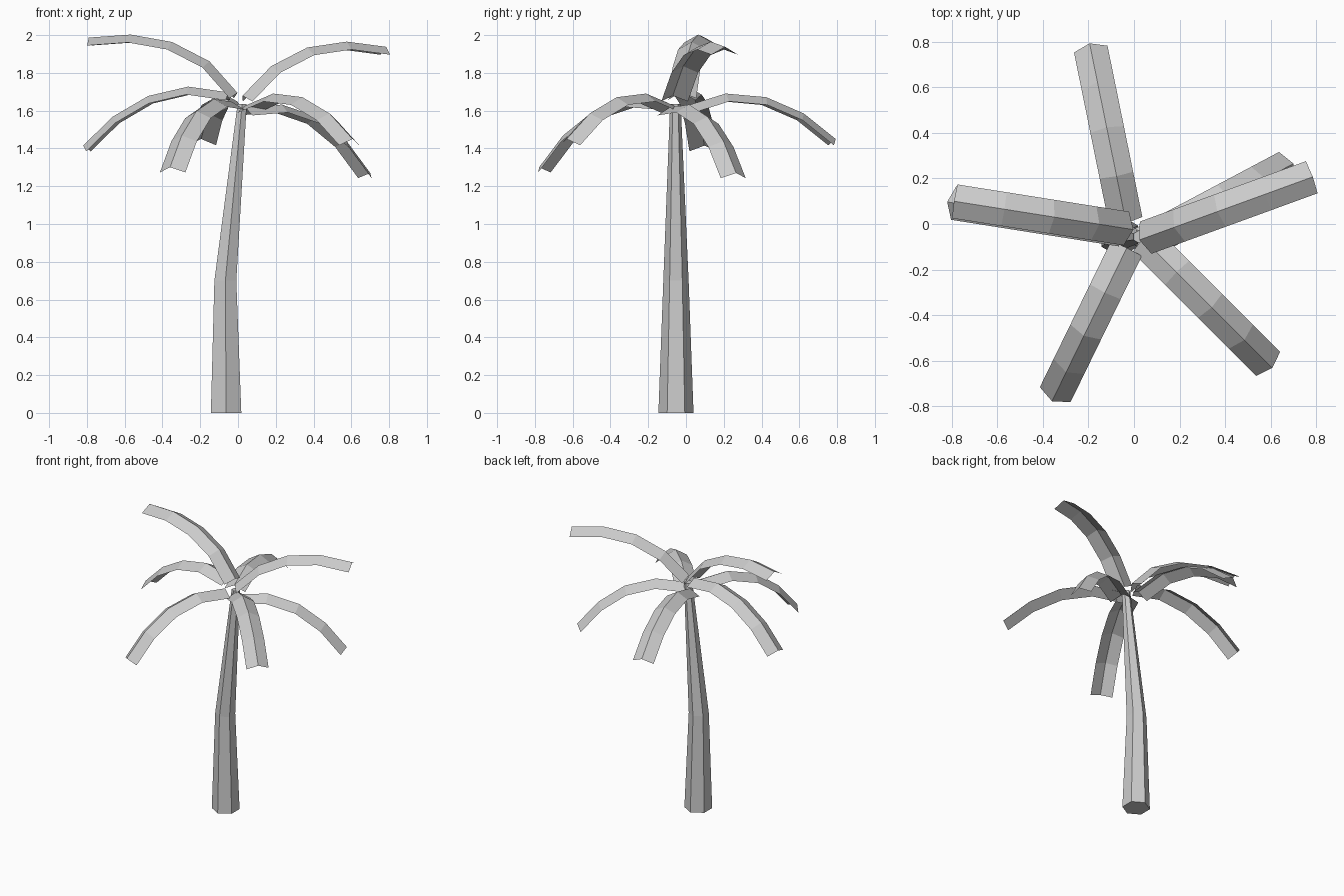
import bpy
from math import sin, cos, pi, radians

if "Cube" in bpy.data.objects:
    bpy.data.objects.remove(bpy.data.objects["Cube"])


def make_object(name, verts, faces):
    mesh = bpy.data.meshes.new(name)
    mesh.from_pydata(verts, [], faces)
    mesh.update()
    obj = bpy.data.objects.new(name, mesh)
    bpy.context.collection.objects.link(obj)
    return obj


# Trunk: tapering, slightly bent six-sided column (x, y, z, radius per ring)
SIDES = 6
rings = [(-0.063, -0.053, 0, 0.093), (-0.067, -0.053, 0.7, 0.067),
         (0.022, -0.056, 1.635, 0.028)]
verts, faces = [], []
for x, y, z, r in rings:
    for i in range(SIDES):
        a = pi / 2 + 2 * pi * i / SIDES
        verts.append((x + r * cos(a), y + r * sin(a), z))
for k in range(len(rings) - 1):
    for i in range(SIDES):
        j = (i + 1) % SIDES
        faces.append((k * SIDES + i, k * SIDES + j,
                      (k + 1) * SIDES + j, (k + 1) * SIDES + i))
faces.append(tuple(reversed(range(SIDES))))
faces.append(tuple(range(2 * SIDES, 3 * SIDES)))
make_object("trunk", verts, faces)


# Frond: a roof-folded strip that bends down along its length
def frond(name, tip, azimuth, pitches, length, half_width=0.075, drop=0.042):
    ca, sa = cos(radians(azimuth)), sin(radians(azimuth))
    # crest path in (radial, height), then shifted so that it ends at the tip
    path = [(0, 0)]
    for p in pitches:
        r, h = path[-1]
        path.append((r + length * cos(radians(p)), h + length * sin(radians(p))))
    end_r, end_h = path[-1]
    n = len(path)
    verts, faces = [], []
    for i, (r, h) in enumerate(path):
        p = radians((pitches[max(i - 1, 0)] + pitches[min(i, n - 2)]) / 2)
        for side in (1, 0, -1):
            d = drop * abs(side)
            rr = r - end_r + d * sin(p)
            w = side * half_width
            verts.append((tip[0] + rr * ca - w * sa,
                          tip[1] + rr * sa + w * ca,
                          tip[2] + h - end_h - d * cos(p)))
    for i in range(n - 1):
        for c in (0, 1):
            a = 3 * i + c
            faces.append((a, a + 1, a + 4, a + 3))
    make_object(name, verts, faces)


# Five drooping fronds and two raised ones
frond("frond_back", (-0.195, 0.793, 1.45), 101.5, (17, -5, -23, -38), 0.22)
frond("frond_left", (-0.82, 0.097, 1.415), 171, (8, -13, -30, -44), 0.22)
frond("frond_front_left", (-0.36, -0.778, 1.30), 244, (4, -17, -36, -50), 0.22)
frond("frond_front_right", (0.607, -0.632, 1.45), -45, (17, -5, -23, -38), 0.22)
frond("frond_right", (0.70, 0.265, 1.27), 28, (4, -17, -36, -50), 0.22)
frond("raised_frond_right", (0.785, 0.207, 1.938), 20, (44, 26, 8, -7), 0.225)
frond("raised_frond_left", (-0.79, 0.10, 1.987), 171, (48, 27, 10, -4), 0.225)
